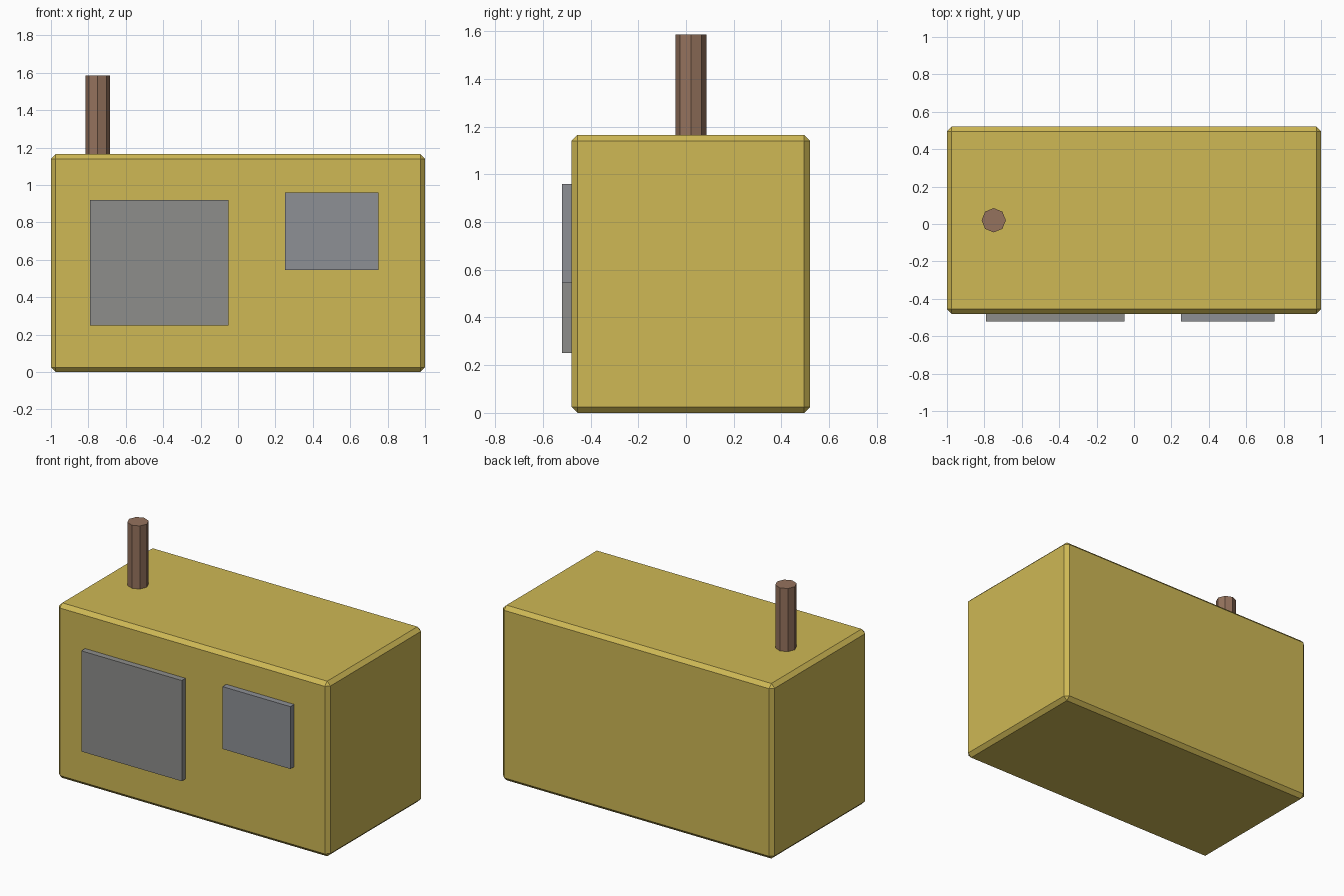
import bpy
import bmesh
from mathutils import Matrix

if "Cube" in bpy.data.objects:
    bpy.data.objects.remove(bpy.data.objects["Cube"])


def material(name, rgb):
    mat = bpy.data.materials.new(name)
    mat.diffuse_color = (*rgb, 1)
    mat.use_nodes = True
    mat.node_tree.nodes["Principled BSDF"].inputs["Base Color"].default_value = mat.diffuse_color
    return mat


def add_object(name, bm, mat):
    mesh = bpy.data.meshes.new(name)
    bm.to_mesh(mesh)
    bm.free()
    mesh.materials.append(mat)
    obj = bpy.data.objects.new(name, mesh)
    bpy.context.collection.objects.link(obj)
    return obj


def box(name, low, high, mat, chamfer=0):
    size = [b - a for a, b in zip(low, high)]
    centre = [(a + b) / 2 for a, b in zip(low, high)]
    bm = bmesh.new()
    bmesh.ops.create_cube(bm, size=1, matrix=Matrix.Translation(centre) @ Matrix.Diagonal((*size, 1)))
    if chamfer:
        bmesh.ops.bevel(bm, geom=bm.edges[:], offset=chamfer, segments=1,
                        profile=0.5, affect='EDGES')
    return add_object(name, bm, mat)


yellow = material("yellow_paint", (0.62, 0.48, 0.09))
brown = material("brown_pipe", (0.30, 0.17, 0.11))
warm_grey = material("warm_grey", (0.27, 0.27, 0.26))
cool_grey = material("cool_grey", (0.27, 0.28, 0.30))

# Chamfered main housing
box("housing", (-1, -0.48, 0), (1, 0.52, 1.165), yellow, chamfer=0.025)

# Raised front panels
box("large_panel", (-0.79, -0.52, 0.25), (-0.05, -0.475, 0.92), warm_grey)
box("small_panel", (0.25, -0.52, 0.545), (0.75, -0.475, 0.96), cool_grey)

# Eight-sided exhaust pipe on the roof
bottom, top = 1.15, 1.585
pipe = bmesh.new()
bmesh.ops.create_cone(pipe, cap_ends=True, segments=8, radius1=0.065, radius2=0.065,
                      depth=top - bottom,
                      matrix=Matrix.Translation((-0.75, 0.02, (bottom + top) / 2)))
add_object("exhaust_pipe", pipe, brown)
